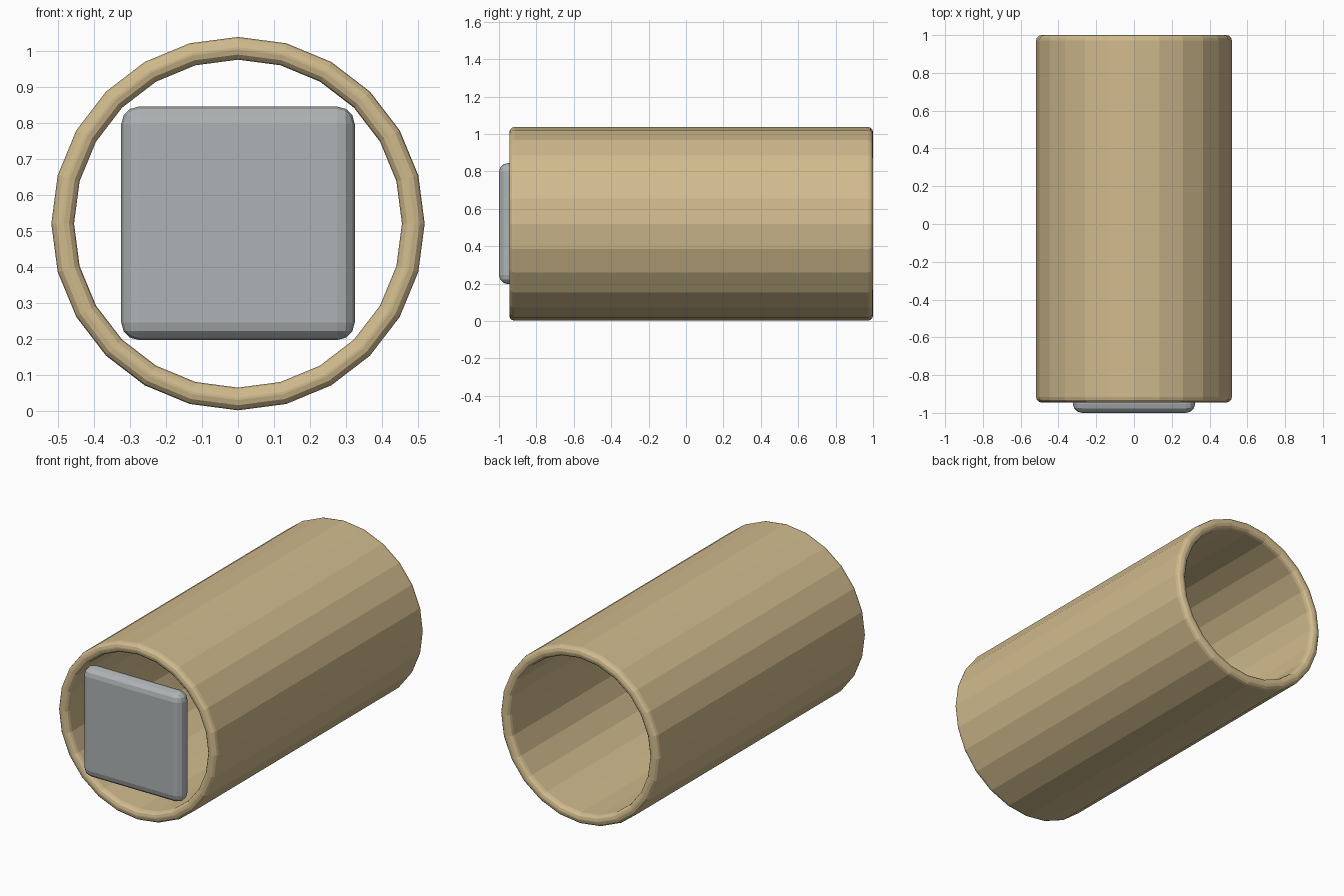
import bpy, bmesh, math

if "Cube" in bpy.data.objects:
    bpy.data.objects.remove(bpy.data.objects["Cube"])

def finish(bm, name, colour, width):
    bmesh.ops.recalc_face_normals(bm, faces=bm.faces)
    me = bpy.data.meshes.new(name)
    bm.to_mesh(me)
    bm.free()
    ob = bpy.data.objects.new(name, me)
    bpy.context.collection.objects.link(ob)
    mat = bpy.data.materials.new(name + "_colour")
    mat.diffuse_color = (*colour, 1)
    mat.use_nodes = True
    mat.node_tree.nodes["Principled BSDF"].inputs["Base Color"].default_value = mat.diffuse_color
    me.materials.append(mat)
    bev = ob.modifiers.new("Rounded edges", 'BEVEL')
    bev.width = width
    bev.segments = 3
    bev.limit_method = 'ANGLE'
    bev.angle_limit = math.radians(40)
    return ob

CENTRE_Z = 0.52

# open 24-sided tube lying along y, from a (radius, y) wall section
SIDES = 24
section = [(0.518, -0.945), (0.518, 1.0), (0.455, 1.0), (0.455, -0.945)]
bm = bmesh.new()
rings = []
for r, y in section:
    rings.append([bm.verts.new((r * math.sin(a), y, CENTRE_Z + r * math.cos(a)))
                  for a in (2 * math.pi * i / SIDES for i in range(SIDES))])
for k in range(4):
    a, b = rings[k], rings[(k + 1) % 4]
    for i in range(SIDES):
        j = (i + 1) % SIDES
        bm.faces.new((a[i], a[j], b[j], b[i]))
finish(bm, "tube", (0.64, 0.5, 0.27), 0.028)

# thin rounded square plate in the front opening
bm = bmesh.new()
bmesh.ops.create_cube(bm, size=1)
bmesh.ops.scale(bm, vec=(0.648, 0.1, 0.648), verts=bm.verts)
bmesh.ops.translate(bm, vec=(0, -0.95, CENTRE_Z + 0.001), verts=bm.verts)
finish(bm, "front_plate", (0.43, 0.45, 0.46), 0.049)
